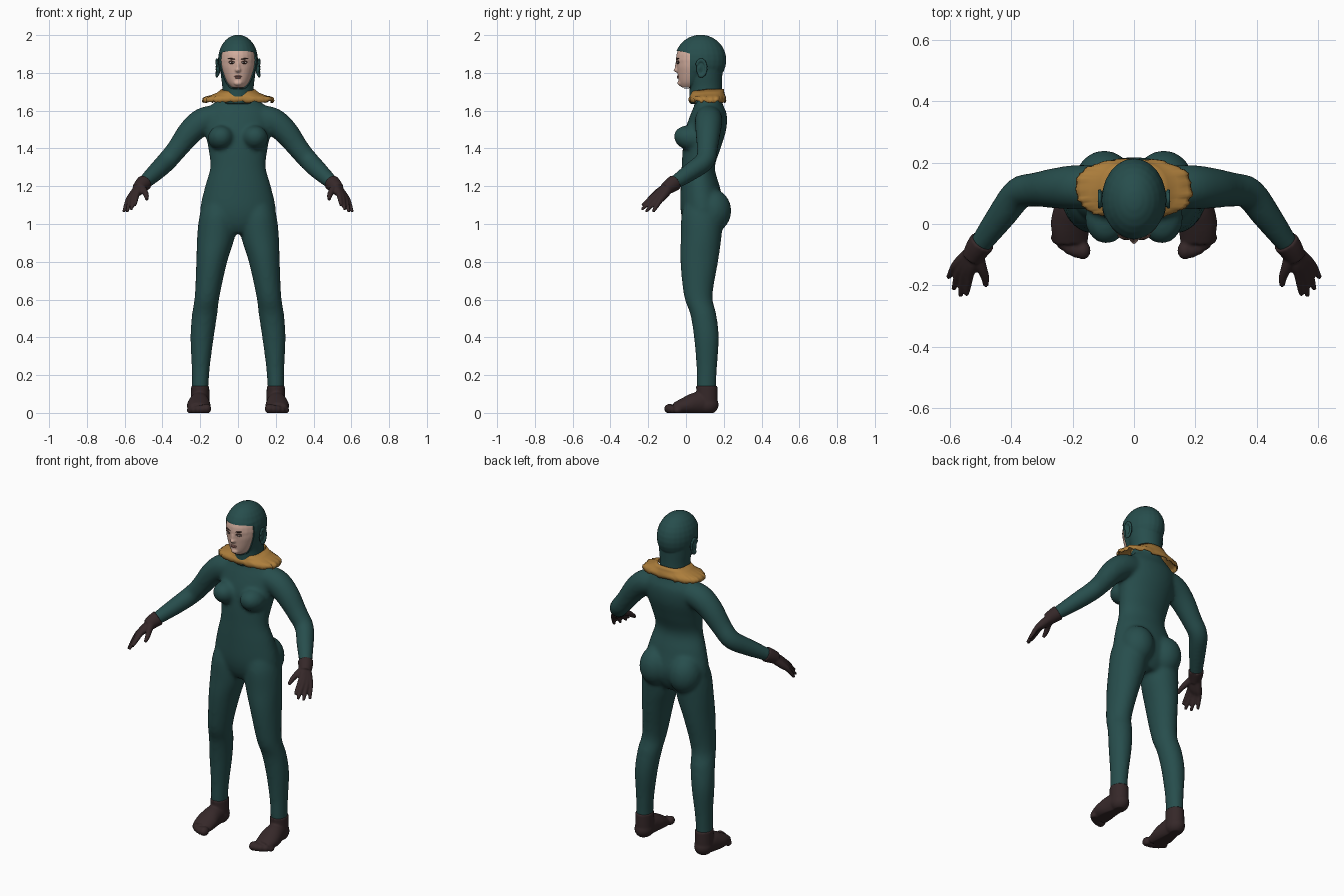
import bpy, bmesh, math, random
from mathutils import Vector, Matrix, Euler

random.seed(4)
cube = bpy.data.objects.get("Cube")
if cube:
    bpy.data.objects.remove(cube, do_unlink=True)


def material(name, rgb):
    mat = bpy.data.materials.new(name)
    mat.use_nodes = True
    mat.diffuse_color = (*rgb, 1)
    bsdf = mat.node_tree.nodes["Principled BSDF"]
    bsdf.inputs["Base Color"].default_value = (*rgb, 1)
    bsdf.inputs["Roughness"].default_value = 0.8
    return mat


SUIT = material("dark teal suit", (0.02, 0.075, 0.073))
LEATHER = material("dark brown leather", (0.036, 0.021, 0.022))
CLOTH = material("ochre cloth", (0.42, 0.21, 0.045))
SKIN = material("skin", (0.65, 0.42, 0.34))
LIPS = material("lips", (0.42, 0.19, 0.16))
DARK = material("eye dark", (0.05, 0.025, 0.02))
WHITE = material("eye white", (0.6, 0.55, 0.52))


def spline(points, steps=5):
    """Catmull-Rom interpolation through points that also carry radii."""
    p = [Vector(q) for q in points]
    p = [p[0]] + p + [p[-1]]
    out = []
    for a, b, c, d in zip(p, p[1:], p[2:], p[3:]):
        for k in range(steps):
            t = k / steps
            out.append(b + (c - a) * (t / 2)
                       + (a * 2 - b * 5 + c * 4 - d) * (t * t / 2)
                       + (b * 3 - a - c * 3 + d) * (t ** 3 / 2))
    return out + [p[-1]]


def tube(bm, points, side=1, flat=False, n=24):
    """Loft elliptical rings (x, y, z, rx, ry) along a path."""
    path = spline(points)
    pos = [Vector((q[0] * side, q[1], q[2])) for q in path]
    rings = []
    for i, q in enumerate(path):
        tangent = pos[min(i + 1, len(pos) - 1)] - pos[max(i - 1, 0)]
        up = Vector((0, 0, 1))
        turn = up.rotation_difference(up if flat else tangent)
        rings.append([bm.verts.new(pos[i] + turn @ Vector(
            (q[3] * math.cos(math.tau * k / n), q[4] * math.sin(math.tau * k / n), 0)))
            for k in range(n)])
    for low, high in zip(rings, rings[1:]):
        for k in range(n):
            m = (k + 1) % n
            bm.faces.new((low[k], low[m], high[m], high[k]))
    bm.faces.new(rings[0][::-1])
    bm.faces.new(rings[-1])


def ball(bm, centre, radii, side=1, rot=(0, 0, 0)):
    where = Vector((centre[0] * side, centre[1], centre[2]))
    turn = Euler((rot[0], rot[1] * side, rot[2] * side))
    bmesh.ops.create_uvsphere(bm, u_segments=24, v_segments=14, radius=1,
                              matrix=Matrix.LocRotScale(where, turn, Vector(radii)))


def make(name, bm, mat):
    bmesh.ops.recalc_face_normals(bm, faces=bm.faces)
    mesh = bpy.data.meshes.new(name)
    bm.to_mesh(mesh)
    bm.free()
    obj = bpy.data.objects.new(name, mesh)
    bpy.context.collection.objects.link(obj)
    mesh.materials.append(mat)
    mesh.shade_smooth()
    return obj


def bake(obj, mat):
    """Replace the mesh by its result after modifiers."""
    bpy.context.view_layer.update()
    graph = bpy.context.evaluated_depsgraph_get()
    mesh = bpy.data.meshes.new_from_object(obj.evaluated_get(graph))
    obj.modifiers.clear()
    obj.data = mesh
    mesh.materials.clear()
    mesh.materials.append(mat)
    mesh.shade_smooth()


def fuse(obj, voxel, rounds, mat):
    """Melt overlapping pieces into one smooth skin."""
    mod = obj.modifiers.new("fuse", 'REMESH')
    mod.mode, mod.voxel_size = 'VOXEL', voxel
    mod = obj.modifiers.new("soften", 'SMOOTH')
    mod.factor, mod.iterations = 0.5, rounds
    bake(obj, mat)


# Bodysuit: torso, bust, seat, legs and arms
bm = bmesh.new()
tube(bm, [(0, .085, .95, .11, .07), (0, .087, 1.0, .185, .1), (0, .088, 1.08, .2, .117),
          (0, .075, 1.2, .174, .103), (0, .065, 1.3, .147, .088), (0, .083, 1.4, .157, .1),
          (0, .105, 1.5, .176, .108), (0, .12, 1.58, .175, .096), (0, .12, 1.63, .14, .076),
          (0, .113, 1.67, .09, .072), (0, .108, 1.7, .075, .07)], flat=True, n=40)
for s in (1, -1):
    ball(bm, (.09, .02, 1.455), (.07, .086, .065), s, (-.25, 0, 0))
    ball(bm, (.097, .14, 1.07), (.095, .1, .115), s)
    tube(bm, [(.2, .11, .1, .045, .05), (.2, .108, .15, .044, .052), (.197, .11, .25, .049, .055),
              (.19, .108, .4, .062, .066), (.177, .092, .52, .067, .069),
              (.163, .065, .62, .066, .076), (.139, .07, .8, .082, .1),
              (.117, .08, .93, .1, .108), (.107, .085, 1.04, .098, .11),
              (.095, .085, 1.12, .085, .09)], s, flat=True)
    tube(bm, [(.1, .12, 1.56, .07, .07), (.18, .12, 1.545, .073, .073), (.25, .117, 1.49, .067, .067),
              (.32, .112, 1.4, .056, .056), (.375, .1, 1.335, .053, .053),
              (.43, .03, 1.28, .048, .048), (.5, -.065, 1.215, .036, .036),
              (.52, -.09, 1.195, .03, .03)], s)
fuse(make("bodysuit", bm, SUIT), .011, 7, SUIT)

# Gloves: each finger runs from the wrist over its knuckle to the tip
FINGERS = [((.535, -.162, 1.157), (.546, -.232, 1.098)), ((.552, -.165, 1.142), (.566, -.235, 1.076)),
           ((.569, -.155, 1.13), (.588, -.213, 1.064)), ((.583, -.138, 1.123), (.605, -.175, 1.064))]
for s, label in ((1, "left"), (-1, "right")):
    bm = bmesh.new()
    wrist = Vector((.512, -.082, 1.203))
    for knuckle, tip in FINGERS:
        k, t = Vector(knuckle), Vector(tip)
        start = wrist.lerp(k, .25)
        tube(bm, [(*start, .026, .026), (*start.lerp(k, .6), .022, .022), (*k, .015, .015),
                  (*k.lerp(t, .6), .0115, .0115), (*t, .008, .008)], s, n=14)
    tube(bm, [(.515, -.1, 1.195, .026, .026), (.497, -.142, 1.175, .018, .018),
              (.485, -.175, 1.15, .014, .014), (.483, -.202, 1.13, .009, .009)], s, n=14)
    tube(bm, [(.494, -.058, 1.22, .043, .043), (.51, -.08, 1.205, .04, .04),
              (.528, -.11, 1.185, .034, .034)], s)
    fuse(make(label + "_glove", bm, LEATHER), .005, 4, LEATHER)

    # Boots with moulded toes and a flat sole
    bm = bmesh.new()
    tube(bm, [(.2, .112, .03, .05, .055), (.2, .112, .08, .049, .056),
              (.2, .11, .145, .048, .057)], s, flat=True)
    ball(bm, (.2, .113, .045), (.052, .06, .052), s)
    tube(bm, [(.2, .12, .05, .045, .055), (.205, .06, .052, .054, .06),
              (.208, 0, .04, .063, .047), (.205, -.06, .025, .055, .03)], s)
    for i in range(5):
        r = .026 - .002 * i
        ball(bm, (.166 + .022 * i, -.086 + .0026 * i * i, r - .002), (r * .95, r * 1.15, r), s)
    boot = make(label + "_boot", bm, LEATHER)
    fuse(boot, .006, 4, LEATHER)
    for v in boot.data.vertices:
        v.co.z = max(v.co.z - .002, 0)

# Head: skull, jaw, neck and nose
bm = bmesh.new()
ball(bm, (0, .077, 1.868), (.1, .131, .128))
tube(bm, [(0, .02, 1.722, .034, .045), (0, .03, 1.75, .058, .067), (0, .043, 1.8, .08, .088),
          (0, .051, 1.85, .092, .1), (0, .055, 1.92, .088, .095)], flat=True, n=32)
tube(bm, [(0, .105, 1.64, .08, .08), (0, .104, 1.72, .077, .08), (0, .1, 1.78, .084, .086),
          (0, .1, 1.84, .09, .09)], flat=True, n=32)
ball(bm, (0, -.046, 1.815), (.015, .02, .013))
ball(bm, (0, -.047, 1.84), (.009, .012, .032), rot=(-.15, 0, 0))
ball(bm, (0, -.033, 1.746), (.022, .012, .014))
head = make("head", bm, SKIN)
fuse(head, .0055, 3, SKIN)

# Hood: thickened copy of the head with a face opening
hood = bpy.data.objects.new("hood", head.data.copy())
bpy.context.collection.objects.link(hood)
bm = bmesh.new()
outline = []
for k in range(40):
    c, d = math.cos(math.tau * k / 40), math.sin(math.tau * k / 40)
    outline.append(bm.verts.new((math.copysign(abs(c) ** .5, c) * .112, -.2,
                                 1.816 + math.copysign(abs(d) ** .5, d) * .1)))
opening = bm.faces.new(outline)
grown = bmesh.ops.extrude_face_region(bm, geom=[opening])["geom"]
for v in grown:
    if isinstance(v, bmesh.types.BMVert):
        v.co.y = .02
cutter = make("opening_cutter", bm, SUIT)
cutter.hide_render = True
mod = hood.modifiers.new("thicken", 'DISPLACE')
mod.strength, mod.mid_level = .006, 0
mod = hood.modifiers.new("opening", 'BOOLEAN')
mod.operation, mod.solver, mod.object = 'DIFFERENCE', 'EXACT', cutter
bake(hood, SUIT)
bpy.data.objects.remove(cutter, do_unlink=True)
bpy.ops.object.select_all(action='DESELECT')
hood.select_set(True)
bpy.context.view_layer.objects.active = hood
bpy.ops.object.shade_smooth_by_angle(angle=math.radians(40))

# Ear covers, eyes and brows
for s, label in ((1, "left"), (-1, "right")):
    bm = bmesh.new()
    ball(bm, (.104, .078, 1.825), (.01, .024, .04), s, (-.15, 0, .2))
    for k in range(14):
        a = math.radians(-110 + 20 * k)
        ball(bm, (.112, .08 + .026 * math.cos(a), 1.826 + .042 * math.sin(a)),
             (.007, .0085, .011), s)
    ball(bm, (.11, .07, 1.825), (.008, .009, .016), s)
    fuse(make(label + "_ear_cover", bm, SUIT), .004, 3, SUIT)
    for name, centre, radii, tilt, mat in (
            ("eye_lid", (.034, -.043, 1.856), (.018, .006, .009), 0, DARK),
            ("eye_white", (.034, -.0455, 1.855), (.014, .005, .005), 0, WHITE),
            ("iris", (.033, -.0485, 1.855), (.0055, .003, .005), 0, DARK),
            ("brow", (.035, -.044, 1.875), (.021, .0055, .0035), -.12, DARK)):
        bm = bmesh.new()
        ball(bm, centre, radii, s, (0, tilt, .3))
        make(label + "_" + name, bm, mat)

bm = bmesh.new()
ball(bm, (0, -.042, 1.782), (.02, .007, .004))
ball(bm, (0, -.041, 1.775), (.017, .008, .005))
make("lips", bm, LIPS)

# Ragged collar: drape from the neck over the shoulders
bm = bmesh.new()
count, rings = 84, []
jag = [random.uniform(-1, 1) for _ in range(count)]
for t, z in ((0, 1.715), (.25, 1.695), (.55, 1.682), (.85, 1.674), (.97, 1.664), (1, 1.647)):
    ring = []
    for k in range(count):
        c, d = math.cos(math.tau * k / count), math.sin(math.tau * k / count)
        c, d = math.copysign(abs(c) ** .8, c), math.copysign(abs(d) ** .8, d)
        rough = jag[k] * t ** 8
        ring.append(bm.verts.new((c * (.086 + .104 * t + .005 * rough),
                                  .114 + d * (.086 + .012 * t + .003 * rough),
                                  z + .007 * rough - .012 * (1 - t) * max(0, -d))))
    rings.append(ring)
for a, b in zip(rings, rings[1:]):
    for k in range(count):
        m = (k + 1) % count
        bm.faces.new((a[k], b[k], b[m], a[m]))
collar = make("collar", bm, CLOTH)
mod = collar.modifiers.new("thickness", 'SOLIDIFY')
mod.thickness = .006
bake(collar, CLOTH)
